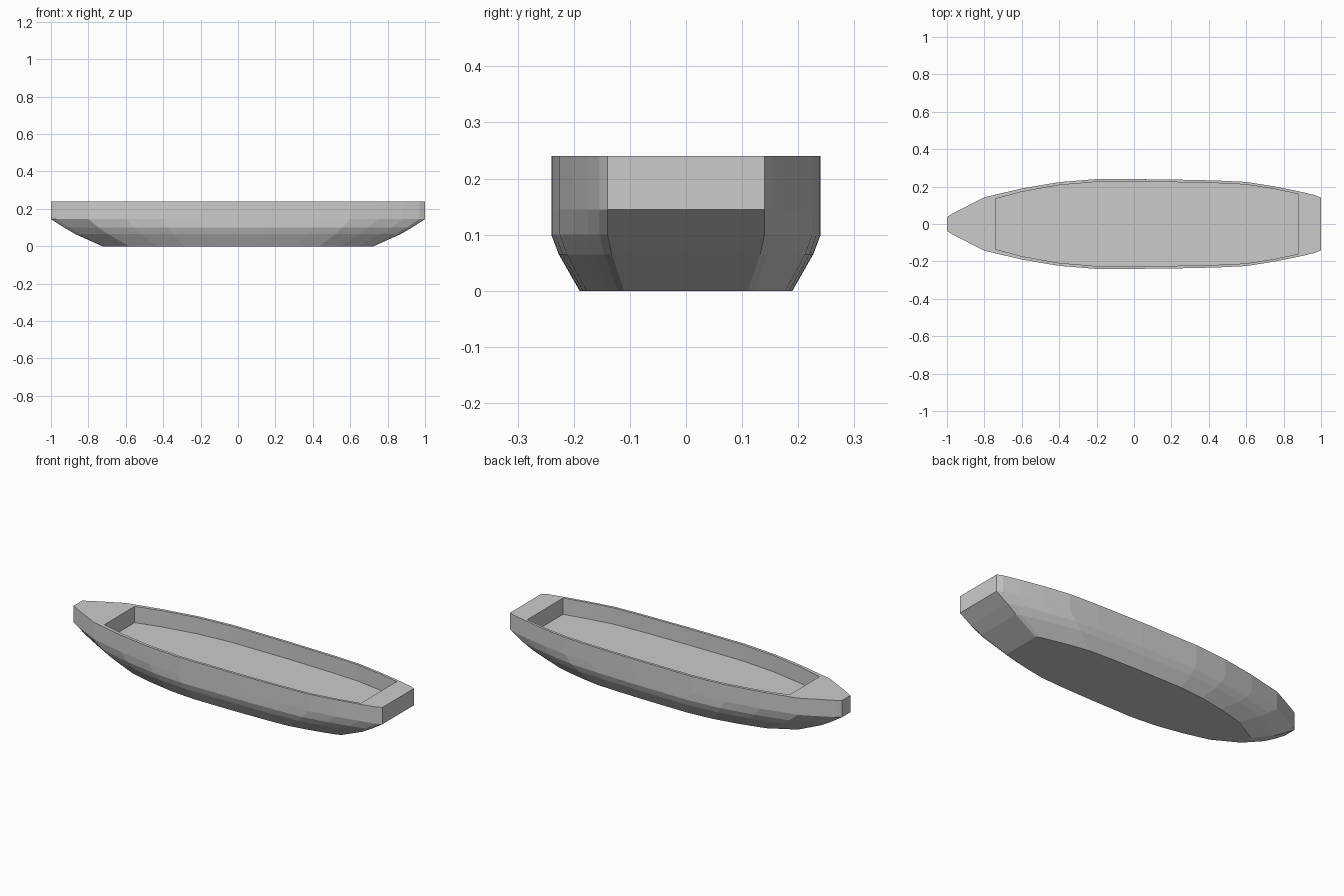
import bpy, bmesh

if "Cube" in bpy.data.objects:
    bpy.data.objects.remove(bpy.data.objects["Cube"])

# Half outline of the deck, bow to stern: (x, half width)
DECK = [(-1, .037), (-.97, .056), (-.8, .143), (-.6, .19), (-.4, .224),
        (-.2, .24), (.15, .239), (.43, .233), (.6, .225), (.75, .201),
        (.88, .175), (.97, .154), (1, .14)]
# Hull levels: (z, length scale, width scale)
LEVELS = [(0, .725, .79), (.065, .87, .945), (.1, .93, 1), (.145, 1, 1), (.24, 1, 1)]
# Half outline of the open well
WELL = [(-.74, .135), (-.6, .172), (-.4, .208), (-.2, .225), (.15, .225),
        (.43, .219), (.6, .211), (.75, .187), (.88, .16)]
DECK_Z, FLOOR_Z = .24, .148


def ring(bm, half, z, sx=1, sy=1):
    """Closed mirrored outline at height z."""
    pts = half + [(x, -y) for x, y in reversed(half)]
    return [bm.verts.new((x * sx, y * sy, z)) for x, y in pts]


def loft(bm, a, b):
    n = len(a)
    for i in range(n):
        j = (i + 1) % n
        bm.faces.new((a[i], a[j], b[j], b[i]))


def loop_edges(bm, r):
    return [bm.edges.get((r[i - 1], r[i])) for i in range(len(r))]


bm = bmesh.new()

# Outer hull and flat bottom
rings = [ring(bm, DECK, *level) for level in LEVELS]
for low, high in zip(rings, rings[1:]):
    loft(bm, low, high)
bm.faces.new(rings[0])

# Well walls and floor
floor, rim = ring(bm, WELL, FLOOR_Z), ring(bm, WELL, DECK_Z)
loft(bm, rim, floor)
bm.faces.new(floor)

# Deck between the hull edge and the well rim
bmesh.ops.triangle_fill(bm, use_beauty=True, normal=(0, 0, 1),
                        edges=loop_edges(bm, rings[-1]) + loop_edges(bm, rim))
bmesh.ops.recalc_face_normals(bm, faces=bm.faces[:])

mesh = bpy.data.meshes.new("boat_hull")
bm.to_mesh(mesh)
bm.free()
bpy.context.collection.objects.link(bpy.data.objects.new("boat_hull", mesh))
